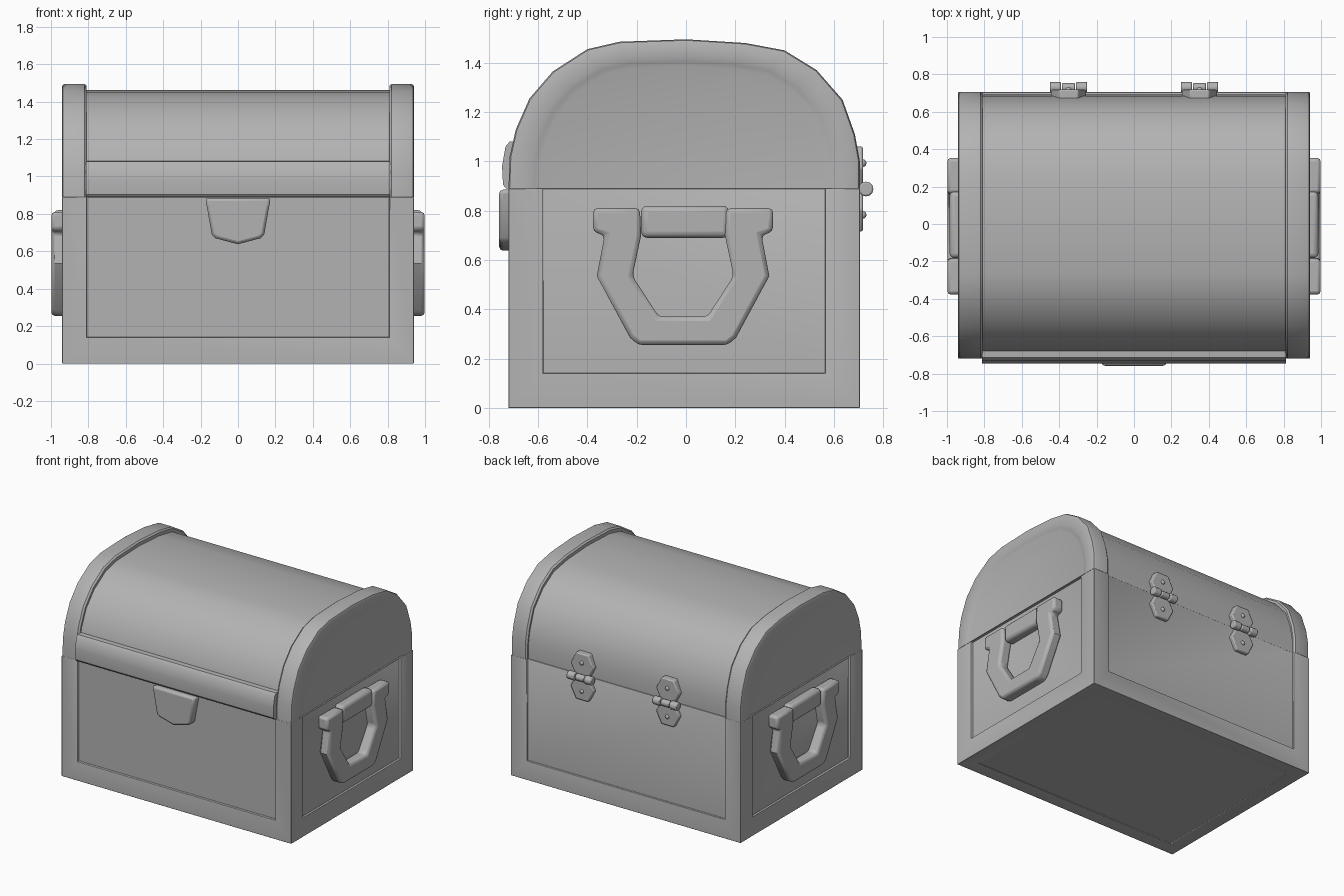
import bpy, bmesh, math
from mathutils import Vector

if "Cube" in bpy.data.objects:
    bpy.data.objects.remove(bpy.data.objects["Cube"])

grey = bpy.data.materials.new("plain_grey")
grey.diffuse_color = (0.45, 0.45, 0.45, 1)
grey.use_nodes = True
grey.node_tree.nodes["Principled BSDF"].inputs["Base Color"].default_value = grey.diffuse_color


def finish(name, bm, bevel=0.0, segments=2, angle=35):
    bmesh.ops.recalc_face_normals(bm, faces=bm.faces)
    mesh = bpy.data.meshes.new(name)
    bm.to_mesh(mesh)
    bm.free()
    mesh.materials.append(grey)
    ob = bpy.data.objects.new(name, mesh)
    bpy.context.collection.objects.link(ob)
    bpy.ops.object.select_all(action='DESELECT')
    ob.select_set(True)
    bpy.context.view_layer.objects.active = ob
    bpy.ops.object.shade_smooth_by_angle(angle=math.radians(angle))
    if bevel:
        add_bevel(ob, bevel, segments)
    return ob


def add_bevel(ob, width, segments):
    mod = ob.modifiers.new("soft_edges", 'BEVEL')
    mod.width, mod.segments = width, segments
    mod.limit_method, mod.angle_limit = 'ANGLE', math.radians(40)


def box(name, lo, hi, bevel=0.0, segments=2):
    bm = bmesh.new()
    bmesh.ops.create_cube(bm, size=1)
    for v in bm.verts:
        v.co = Vector([lo[i] + (v.co[i] + 0.5) * (hi[i] - lo[i]) for i in range(3)])
    return finish(name, bm, bevel, segments)


def loft(name, sections, bevel=0.0, segments=2):
    """Skin a list of matching closed rings and cap both ends."""
    bm = bmesh.new()
    rings = [[bm.verts.new(p) for p in s] for s in sections]
    n = len(rings[0])
    for a, b in zip(rings, rings[1:]):
        for i in range(n):
            j = (i + 1) % n
            bm.faces.new((a[i], a[j], b[j], b[i]))
    bm.faces.new(rings[0])
    bm.faces.new(rings[-1])
    return finish(name, bm, bevel, segments)


# Chest body with a recessed panel on each of its four sides
body = box("chest_body", (-0.94, -0.72, 0), (0.94, 0.705, 0.89))
recesses = {
    "front": ((-0.81, -0.9, 0.14), (0.81, -0.702, 1)),
    "back": ((-0.81, 0.69, 0.14), (0.81, 0.9, 1)),
    "right": ((0.922, -0.58, 0.14), (1.1, 0.565, 1)),
    "left": ((-1.1, -0.58, 0.14), (-0.922, 0.565, 1)),
    "bottom": ((-0.84, -0.62, -0.1), (0.84, 0.605, 0.005)),
}
for side, (lo, hi) in recesses.items():
    cutter = box(side + "_panel_cutter", lo, hi)
    cutter.hide_render = True
    cutter.hide_set(True)
    cut = body.modifiers.new(side + "_panel", 'BOOLEAN')
    cut.operation, cut.object, cut.solver = 'DIFFERENCE', cutter, 'EXACT'
add_bevel(body, 0.007, 2)

# Domed lid: end rims and the barrel between them share one arch profile
arch = [(-0.72, 0.89), (-0.715, 1.02), (-0.69, 1.13), (-0.635, 1.255), (-0.54, 1.365),
        (-0.40, 1.455), (-0.27, 1.485), (0, 1.495), (0.24, 1.48), (0.40, 1.45),
        (0.53, 1.37), (0.635, 1.25), (0.685, 1.11), (0.705, 1.0), (0.705, 0.89)]


def arch_ring(x, sy, sz):
    return [(x, y * sy, 0.89 + (z - 0.89) * sz) for y, z in arch]


for side, s in (("right", 1), ("left", -1)):
    steps = [(0.81, 0.985), (0.822, 1), (0.925, 1), (0.936, 0.993), (0.94, 0.98),
             (0.94, 0.88), (0.934, 0.85), (0.928, 0.82)]
    loft(side + "_lid_rim", [arch_ring(s * x, k, k) for x, k in steps])
loft("lid_barrel", [arch_ring(x, 0.972, 0.945) for x in (-0.82, 0.82)])

# Front lip along the lower edge of the lid
lip = [(-0.60, 0.89), (-0.73, 0.89), (-0.742, 0.905), (-0.746, 0.98),
       (-0.732, 1.06), (-0.715, 1.08), (-0.60, 1.085)]
loft("lid_front_lip", [[(x, y, z) for y, z in lip] for x in (-0.812, 0.812)])

# Latch tongue, tapering to a shallow point
latch = [(-0.175, 0.885), (-0.165, 0.83), (-0.14, 0.69), (-0.12, 0.67), (0, 0.638),
         (0.12, 0.67), (0.14, 0.69), (0.165, 0.83), (0.175, 0.885)]
loft("latch_tongue", [[(x, y, z) for x, z in latch] for y in (-0.69, -0.758)], 0.016, 2)

# Angular carrying handles on both ends, with a crossbar
half = [(0.175, 0.81), (0.365, 0.81), (0.365, 0.715), (0.318, 0.70), (0.35, 0.535),
        (0.215, 0.285), (0.18, 0.255)]
inner = [(0.098, 0.37), (0.205, 0.535), (0.17, 0.70)]
outline = (half + [(-y, z) for y, z in half[::-1]]
           + [(-y, z) for y, z in inner[::-1]] + inner)
for side, s in (("right", 1), ("left", -1)):
    loft(side + "_handle", [[(s * x, y - 0.012, z) for y, z in outline]
                            for x in (0.915, 0.998)], 0.018, 2)
    xs = sorted((s * 0.905, s * 0.986))
    box(side + "_handle_crossbar", (xs[0], -0.182, 0.69), (xs[1], 0.175, 0.82), 0.025, 3)

# Back hinges: two hexagonal leaves, knuckles and rivets
leaf = [(-0.05, 0.0), (-0.095, 0.085), (-0.05, 0.172),
        (0.05, 0.172), (0.095, 0.085), (0.05, 0.0)]
HZ = 0.888
for side, cx in (("right", 0.35), ("left", -0.35)):
    for part, d in (("upper", 1), ("lower", -1)):
        loft(f"{side}_hinge_{part}_leaf",
             [[(cx + x, y, HZ + d * z) for x, z in leaf] for y in (0.66, 0.718)], 0.008, 2)
        bm = bmesh.new()
        bmesh.ops.create_uvsphere(bm, u_segments=10, v_segments=6, radius=0.016)
        bmesh.ops.translate(bm, verts=bm.verts, vec=(cx, 0.716, HZ + d * 0.105))
        finish(f"{side}_hinge_{part}_rivet", bm, angle=60)
    for i, (off, width) in enumerate(((-0.07, 0.06), (0, 0.07), (0.07, 0.06))):
        r = 0.024 if i == 1 else 0.03
        rings = [[(cx + off + e * width / 2, 0.73 + r * math.cos(a * math.pi / 6),
                   HZ + r * math.sin(a * math.pi / 6)) for a in range(12)] for e in (-1, 1)]
        loft(f"{side}_hinge_knuckle_{i + 1}", rings, 0.007, 2)
